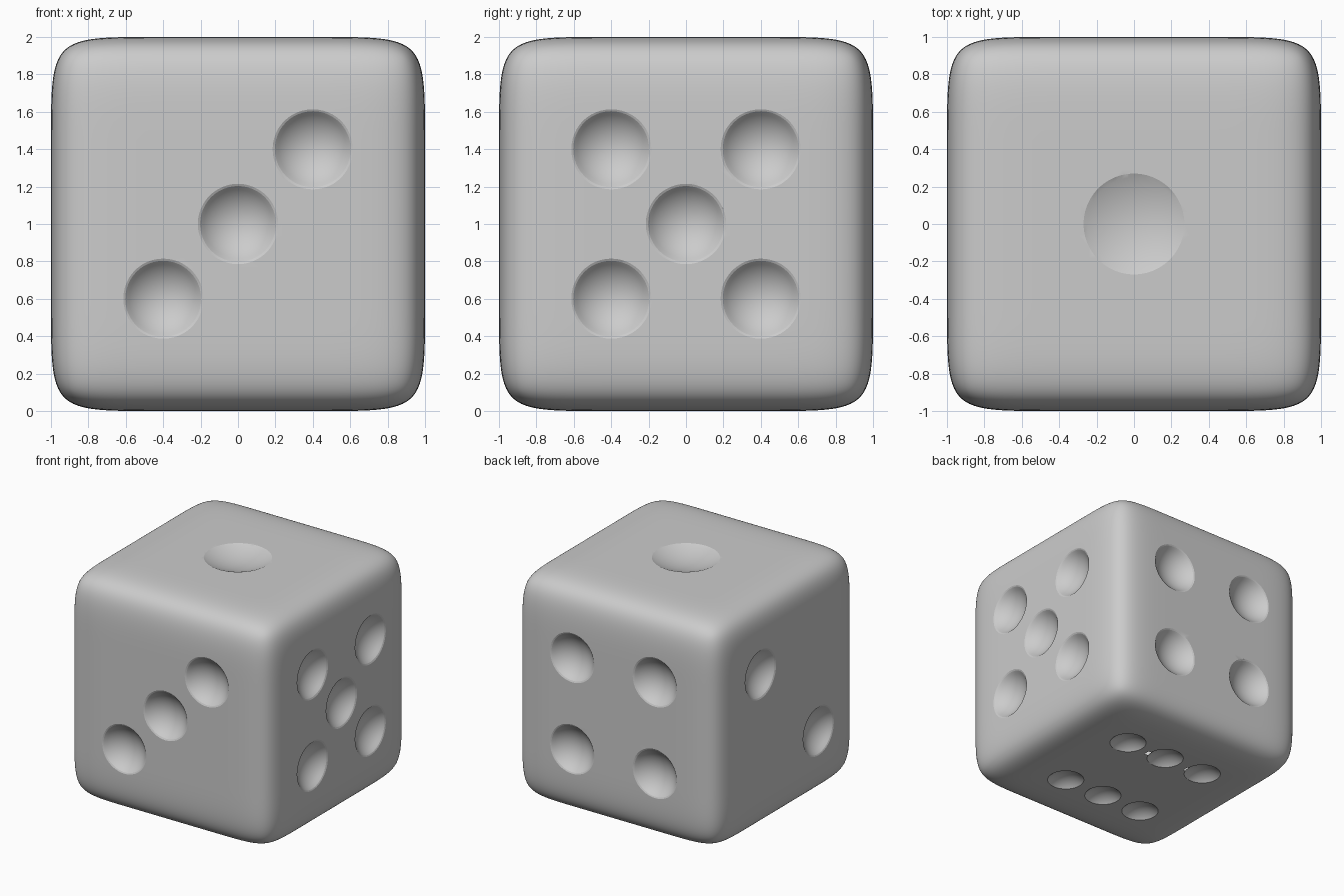
import bpy, bmesh, math
from mathutils import Vector, Matrix

default = bpy.data.objects.get("Cube")
if default:
    bpy.data.objects.remove(default, do_unlink=True)

grey = bpy.data.materials.new("plain grey")
grey.use_nodes = True
COLOUR = (0.6, 0.6, 0.6, 1)
grey.diffuse_color = COLOUR
grey.node_tree.nodes["Principled BSDF"].inputs["Base Color"].default_value = COLOUR


def make_object(name, bm):
    mesh = bpy.data.meshes.new(name)
    bm.to_mesh(mesh)
    bm.free()
    mesh.materials.append(grey)
    obj = bpy.data.objects.new(name, mesh)
    bpy.context.collection.objects.link(obj)
    return obj


def lathe(bm, profile, matrix, steps=48):
    """Closed solid turned about local z; the profile runs from rim to pole."""
    rings = []
    for r, z in profile[:-1]:
        rings.append([bm.verts.new(matrix @ Vector((r * math.cos(a), r * math.sin(a), z)))
                      for a in (math.tau * i / steps for i in range(steps))])
    pole = bm.verts.new(matrix @ Vector((0, 0, profile[-1][1])))
    bm.faces.new(rings[0])
    for i in range(steps):
        j = (i + 1) % steps
        for a, b in zip(rings, rings[1:]):
            bm.faces.new((a[i], b[i], b[j], a[j]))
        bm.faces.new((rings[-1][i], pole, rings[-1][j]))


def dish(radius, depth, lip=0.0):
    """Bowl profile, with an optional flared lip around it."""
    sphere = (radius ** 2 + depth ** 2) / (2 * depth)
    top = math.asin(radius / sphere)
    points = [(radius + lip + 0.05, 0.03)]
    if lip:
        points += [(radius + lip, 0), (radius + lip * 0.4, -0.006)]
    drop = 0.014 if lip else 0
    for i in range(12):
        a = top * (1 - i / 12)
        points.append((sphere * math.sin(a), sphere * (math.cos(top) - math.cos(a)) - drop))
    return points + [(0, -depth - drop)]


# Rounded body: a cube with supporting loops, subdivided
bm = bmesh.new()
bmesh.ops.create_cube(bm, size=2, matrix=Matrix.Translation((0, 0, 1)))
for axis in range(3):
    normal = Vector([float(i == axis) for i in range(3)])
    for offset in (-0.57, 0.57):
        bmesh.ops.bisect_plane(bm, geom=bm.verts[:] + bm.edges[:] + bm.faces[:],
                               plane_co=Vector((0, 0, 1)) + normal * offset, plane_no=normal)
body = make_object("die_body", bm)
body.modifiers.new("rounding", 'SUBSURF').levels = 4

# Pips for each face: outward direction, positions, bowl profile
P = 0.4
small = dish(0.195, 0.09, 0.02)
diagonal = [(-P, -P), (P, P)]
corners = [(a, b) for a in (-P, P) for b in (-P, P)]
faces = [
    ((0, 0, 1), [(0, 0)], dish(0.27, 0.06)),
    ((0, -1, 0), diagonal + [(0, 0)], small),
    ((1, 0, 0), corners + [(0, 0)], small),
    ((-1, 0, 0), diagonal, small),
    ((0, 1, 0), corners, small),
    ((0, 0, -1), [(x, y) for x in (-P, 0, P) for y in (-P, P)], dish(0.15, 0.06)),
]
bm = bmesh.new()
for direction, spots, profile in faces:
    n = Vector(direction)
    # In-plane axes follow the world axes
    u, v = [Vector(w) for w in ((1, 0, 0), (0, 1, 0), (0, 0, 1)) if not n.dot(Vector(w))]
    turn = n.to_track_quat('Z', 'Y').to_matrix().to_4x4()
    for s, t in spots:
        place = Vector((0, 0, 1)) + n + u * s + v * t
        lathe(bm, profile, Matrix.Translation(place) @ turn)
bmesh.ops.recalc_face_normals(bm, faces=bm.faces[:])
cutter = make_object("pip_cutter", bm)
cutter.hide_render = True

# Cut the pips, bake the result, remove the cutter
cut = body.modifiers.new("pips", 'BOOLEAN')
cut.operation = 'DIFFERENCE'
cut.solver = 'EXACT'
cut.object = cutter
bpy.ops.object.select_all(action='DESELECT')
body.select_set(True)
bpy.context.view_layer.objects.active = body
for name in ("rounding", "pips"):
    bpy.ops.object.modifier_apply(modifier=name)
bpy.data.objects.remove(cutter, do_unlink=True)
bpy.ops.object.shade_smooth_by_angle(angle=math.radians(15))
